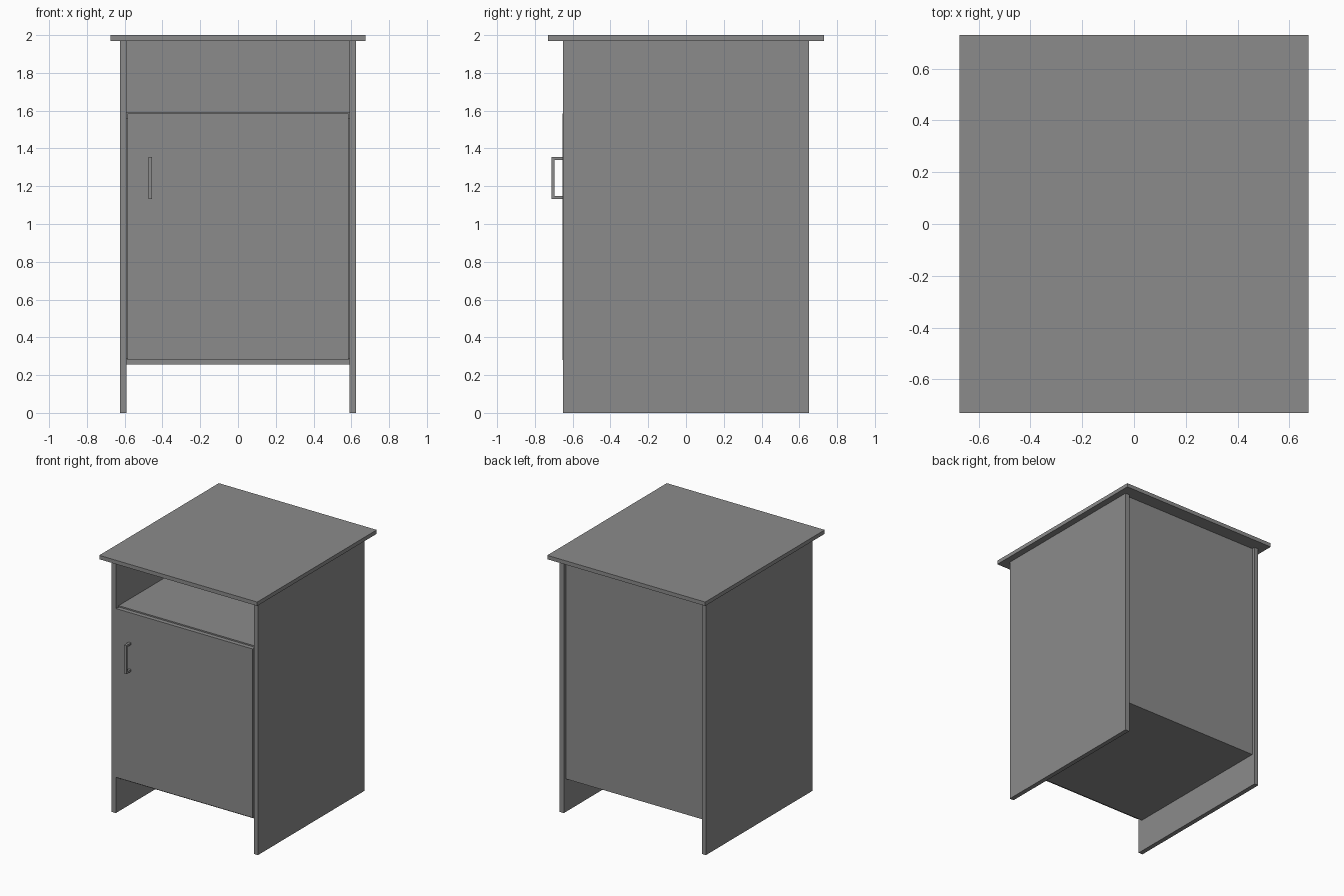
import bpy

cube = bpy.data.objects.get("Cube")
if cube:
    bpy.data.objects.remove(cube, do_unlink=True)

# One plain grey for the whole cabinet
grey = bpy.data.materials.new("plain_grey")
grey.use_nodes = True
colour = (0.26, 0.26, 0.26, 1)
grey.diffuse_color = colour
grey.node_tree.nodes["Principled BSDF"].inputs["Base Color"].default_value = colour


def board(name, x, y, z):
    """Flat-sided board from its (low, high) extents on each axis."""
    spans = (x, y, z)
    bpy.ops.mesh.primitive_cube_add(size=1, location=[sum(s) / 2 for s in spans])
    ob = bpy.context.object
    ob.name = name
    ob.scale = [s[1] - s[0] for s in spans]
    bpy.ops.object.transform_apply(location=False, rotation=False, scale=True)
    ob.data.materials.append(grey)
    return ob


INNER, OUTER, DEPTH, UNDER = 0.59, 0.625, 0.65, 1.97

# Overhanging top and the two full-height sides
board("top", (-0.675, 0.675), (-0.73, 0.73), (UNDER, 2))
board("left_side", (INNER, OUTER), (-DEPTH, DEPTH), (0, UNDER))
board("right_side", (-OUTER, -INNER), (-DEPTH, DEPTH), (0, UNDER))

# Recessed back, bottom board and shelf under the open niche
board("back_panel", (-INNER, INNER), (0.595, 0.625), (0.255, UNDER))
for name, low in (("bottom_board", 0.255), ("shelf", 1.557)):
    board(name, (-INNER, INNER), (-0.615, 0.595), (low, low + 0.033))

# Inset door with a narrow gap all round
board("door", (-0.584, 0.584), (-0.655, -0.622), (0.28, 1.584))

# Square bar handle on two posts
hx, bar = (-0.475, -0.455), 0.015
board("handle_grip", hx, (-0.712, -0.712 + bar), (1.133, 1.355))
for name, low in (("handle_lower_post", 1.133), ("handle_upper_post", 1.355 - bar)):
    board(name, hx, (-0.712 + bar, -0.655), (low, low + bar))
